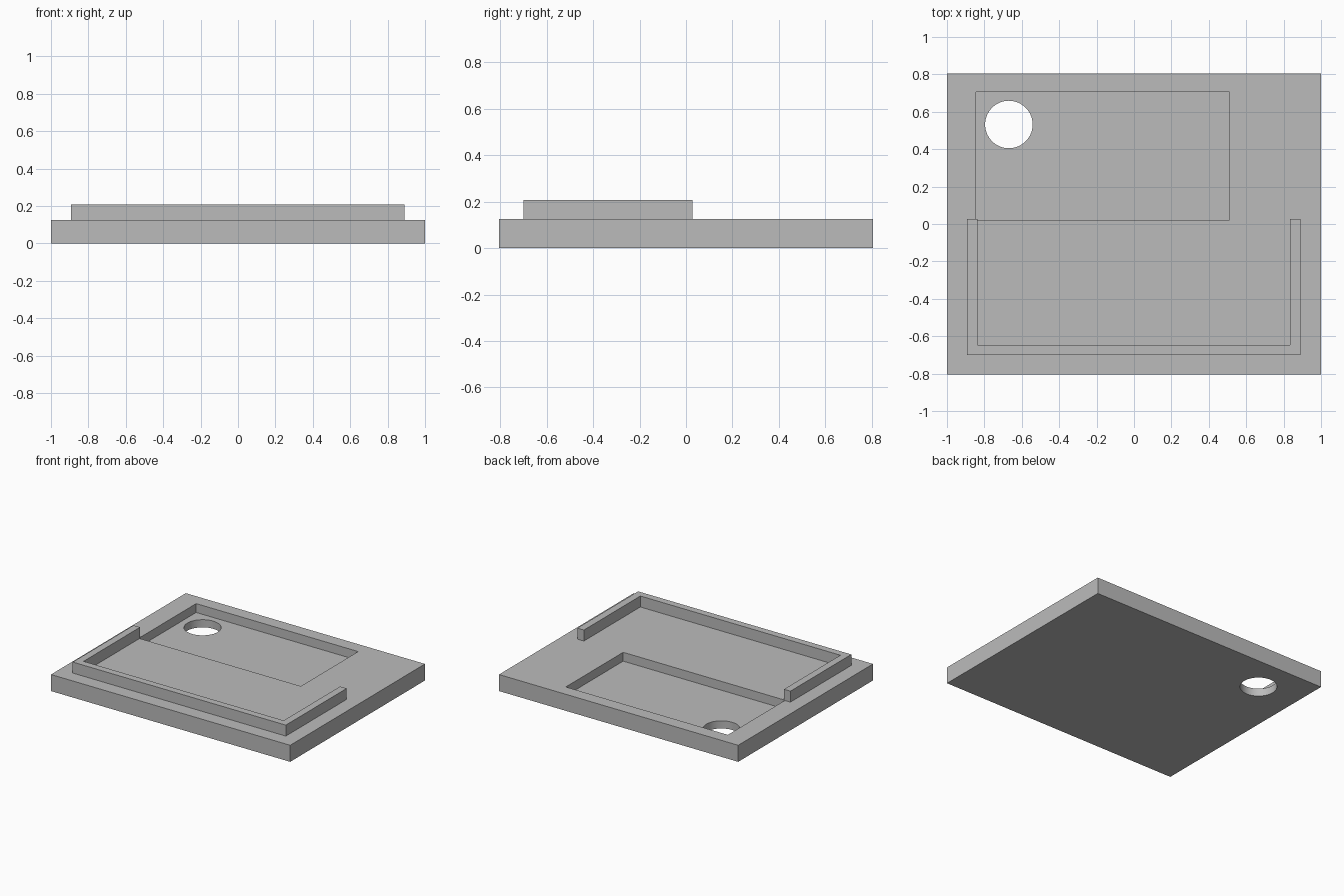
import bpy
import bmesh

cube = bpy.data.objects.get("Cube")
if cube:
    bpy.data.objects.remove(cube, do_unlink=True)

grey = bpy.data.materials.new("plain grey")
grey.use_nodes = True
grey.diffuse_color = (0.5, 0.5, 0.5, 1)
grey.node_tree.nodes["Principled BSDF"].inputs["Base Color"].default_value = (0.5, 0.5, 0.5, 1)


def add_object(name, bm):
    bmesh.ops.recalc_face_normals(bm, faces=bm.faces)
    mesh = bpy.data.meshes.new(name)
    bm.to_mesh(mesh)
    bm.free()
    mesh.materials.append(grey)
    obj = bpy.data.objects.new(name, mesh)
    bpy.context.collection.objects.link(obj)
    return obj


def prism(name, outline, bottom, top):
    """Extrude a flat outline from bottom to top."""
    bm = bmesh.new()
    face = bm.faces.new([bm.verts.new((x, y, bottom)) for x, y in outline])
    new = bmesh.ops.extrude_face_region(bm, geom=[face])["geom"]
    verts = [v for v in new if isinstance(v, bmesh.types.BMVert)]
    bmesh.ops.translate(bm, verts=verts, vec=(0, 0, top - bottom))
    return add_object(name, bm)


def rectangle(x0, x1, y0, y1):
    return [(x0, y0), (x1, y0), (x1, y1), (x0, y1)]


def cut(target, cutter):
    mod = target.modifiers.new(cutter.name, "BOOLEAN")
    mod.operation = "DIFFERENCE"
    mod.solver = "EXACT"
    mod.object = cutter
    bpy.context.view_layer.objects.active = target
    bpy.ops.object.modifier_apply(modifier=mod.name)
    bpy.data.objects.remove(cutter, do_unlink=True)


PLATE_TOP = 0.125
POCKET_FLOOR = 0.058
RAIL_TOP = 0.208

# Base plate
plate = prism("base_plate", rectangle(-1, 1, -0.805, 0.805), 0, PLATE_TOP)

# Rectangular pocket in the back half
cut(plate, prism("pocket_cutter", rectangle(-0.845, 0.51, 0.022, 0.707), POCKET_FLOOR, 0.3))

# Round hole through the pocket floor
bm = bmesh.new()
bmesh.ops.create_cone(bm, cap_ends=True, segments=64, radius1=0.127, radius2=0.127, depth=1)
bmesh.ops.translate(bm, verts=bm.verts, vec=(-0.669, 0.532, 0))
cut(plate, add_object("hole_cutter", bm))

# U-shaped rail around the front half
rail_outline = [(-0.892, 0.027), (-0.892, -0.7), (0.89, -0.7), (0.89, 0.027),
                (0.835, 0.027), (0.835, -0.647), (-0.838, -0.647), (-0.838, 0.027)]
prism("u_rail", rail_outline, PLATE_TOP, RAIL_TOP)

# Smooth the hole wall, keeping all edges crisp
bpy.context.view_layer.update()
bpy.ops.object.select_all(action="DESELECT")
plate.select_set(True)
bpy.context.view_layer.objects.active = plate
bpy.ops.object.shade_smooth_by_angle(angle=0.5)
